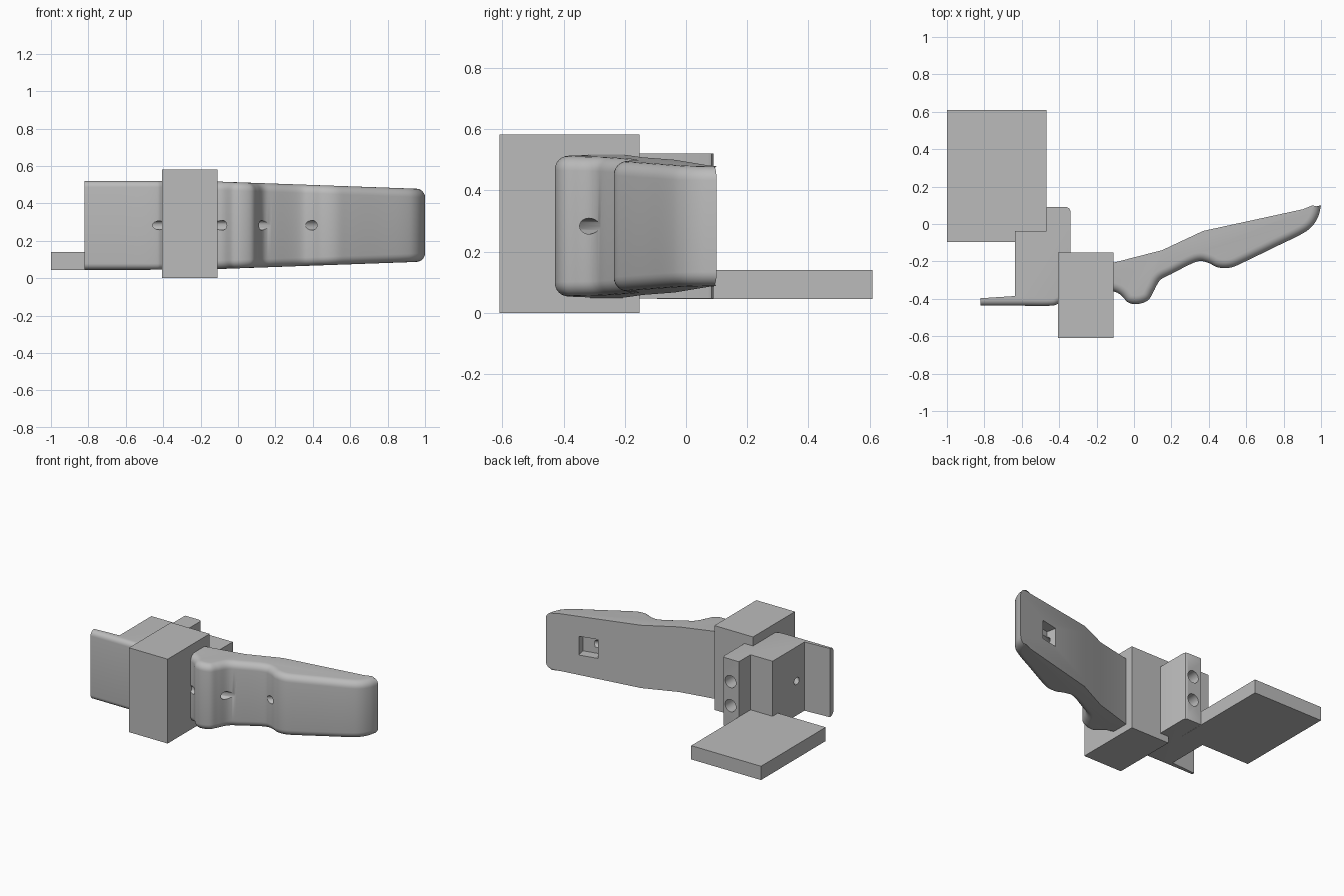
import bpy, bmesh, math
from mathutils import Vector, Matrix

if "Cube" in bpy.data.objects:
    bpy.data.objects.remove(bpy.data.objects["Cube"])

grey = bpy.data.materials.new("plain_grey")
grey.use_nodes = True
grey.diffuse_color = (0.5, 0.5, 0.5, 1)
grey.node_tree.nodes["Principled BSDF"].inputs["Base Color"].default_value = (0.5, 0.5, 0.5, 1)
MID = 0.283


def finish(name, bm):
    bmesh.ops.recalc_face_normals(bm, faces=bm.faces)
    mesh = bpy.data.meshes.new(name)
    bm.to_mesh(mesh)
    bm.free()
    mesh.materials.append(grey)
    obj = bpy.data.objects.new(name, mesh)
    bpy.context.collection.objects.link(obj)
    return obj


def box(name, low, high, angle=0):
    low, high = Vector(low), Vector(high)
    bm = bmesh.new()
    bmesh.ops.create_cube(bm, size=1, matrix=Matrix.LocRotScale(
        (low + high) / 2, Matrix.Rotation(angle, 3, 'Z'), high - low))
    return finish(name, bm)


def rod(start, end, radius):
    start, end = Vector(start), Vector(end)
    axis = end - start
    bm = bmesh.new()
    turn = axis.to_track_quat('Z', 'Y').to_matrix().to_4x4()
    bmesh.ops.create_cone(bm, cap_ends=True, segments=24, radius1=radius, radius2=radius,
                          depth=axis.length, matrix=Matrix.Translation((start + end) / 2) @ turn)
    return finish("cutter", bm)


def smooth_path(points, steps=6):
    p = [Vector(q) for q in points]
    p = [2 * p[0] - p[1]] + p + [2 * p[-1] - p[-2]]
    path = []
    for a, b, c, d in zip(p, p[1:], p[2:], p[3:]):
        for i in range(steps):
            t = i / steps
            path.append(0.5 * (2 * b + (c - a) * t + (2 * a - 5 * b + 4 * c - d) * t ** 2
                               + (3 * b - a - 3 * c + d) * t ** 3))
    return path + [p[-2]]


def filleted_prism(name, front, back, half_height, radius, steps=6):
    """Stack of outlines whose front edge is rounded and whose back edge is sharp."""
    back = [Vector(q) for q in back]
    normals = []
    for i in range(len(front)):
        t = front[min(i + 1, len(front) - 1)] - front[max(i - 1, 0)]
        normals.append(Vector((t.y, -t.x)).normalized())
    normals[0] = (front[0] - back[-1]).normalized()
    normals[-1] = (front[-1] - back[0]).normalized()
    bm = bmesh.new()
    rings = []
    angles = [math.pi / 2 * i / steps for i in range(steps + 1)]
    for side, sweep in ((-1, angles[::-1]), (1, angles)):
        for a in sweep:
            inset, drop = radius * (1 - math.cos(a)), radius * (1 - math.sin(a))
            outline = [q - n * inset for q, n in zip(front, normals)] + back
            rings.append([bm.verts.new((q.x, q.y, MID + side * (half_height(q.x) - drop)))
                          for q in outline])
    for low, high in zip(rings, rings[1:]):
        for i in range(len(low)):
            j = (i + 1) % len(low)
            bm.faces.new((low[i], low[j], high[j], high[i]))
    bm.faces.new(rings[0][::-1])
    bm.faces.new(rings[-1])
    return finish(name, bm)


def cut(obj, cutters):
    bpy.context.view_layer.objects.active = obj
    for cutter in cutters:
        mod = obj.modifiers.new("hole", 'BOOLEAN')
        mod.operation, mod.solver, mod.object = 'DIFFERENCE', 'EXACT', cutter
        bpy.ops.object.modifier_apply(modifier=mod.name)
        bpy.data.objects.remove(cutter)


def shade(obj):
    bpy.ops.object.select_all(action='DESELECT')
    obj.select_set(True)
    bpy.context.view_layer.objects.active = obj
    bpy.ops.object.shade_smooth_by_angle(angle=math.radians(30))


# Flat base plate and the upright hinge block
box("base_plate", (-1, -0.095, 0.045), (-0.467, 0.61, 0.14))
box("hinge_block", (-0.405, -0.61, 0), (-0.11, -0.152, 0.582))

# Long contoured lever
lever_front = smooth_path([
    (-0.2, -0.34), (-0.11, -0.36), (-0.07, -0.38), (-0.03, -0.42), (0.02, -0.428),
    (0.075, -0.408), (0.105, -0.36), (0.14, -0.3), (0.2, -0.267), (0.33, -0.203),
    (0.39, -0.205), (0.45, -0.232), (0.52, -0.232), (0.6, -0.198), (0.75, -0.125),
    (0.89, -0.057), (0.95, -0.015), (0.985, 0.04), (1.0, 0.1)])
lever = filleted_prism("lever", lever_front, [(0.37, -0.037), (0.15, -0.14), (-0.2, -0.23)],
                       lambda x: 0.23 - 0.036 * x, 0.045)
cut(lever, [
    rod((-0.15, -0.385, MID), (0.18, -0.304, MID), 0.026),
    rod((0.34, -0.24, MID), (0.71, -0.02, MID), 0.026),
    box("pocket_cutter", (0.65, -0.03, MID - 0.065), (0.78, 0.13, MID + 0.065), 0.21)])
shade(lever)

# Stepped bracket with a thin side flange
bracket_front = smooth_path([(-0.82, -0.437), (-0.6, -0.437), (-0.45, -0.437),
                             (-0.405, -0.425), (-0.34, -0.38)])
bracket = filleted_prism("bracket", bracket_front, [
    (-0.34, 0.07), (-0.346, 0.084), (-0.36, 0.09), (-0.467, 0.09), (-0.467, -0.037),
    (-0.635, -0.037), (-0.635, -0.385), (-0.82, -0.397)], lambda x: 0.237, 0.033)
cut(bracket, [rod((-0.7, -0.26, MID), (-0.39, -0.45, MID), 0.024)]
    + [rod((-0.403, -0.15, MID + s * 0.083), (-0.403, 0.15, MID + s * 0.083), 0.042)
       for s in (-1, 1)])
shade(bracket)
